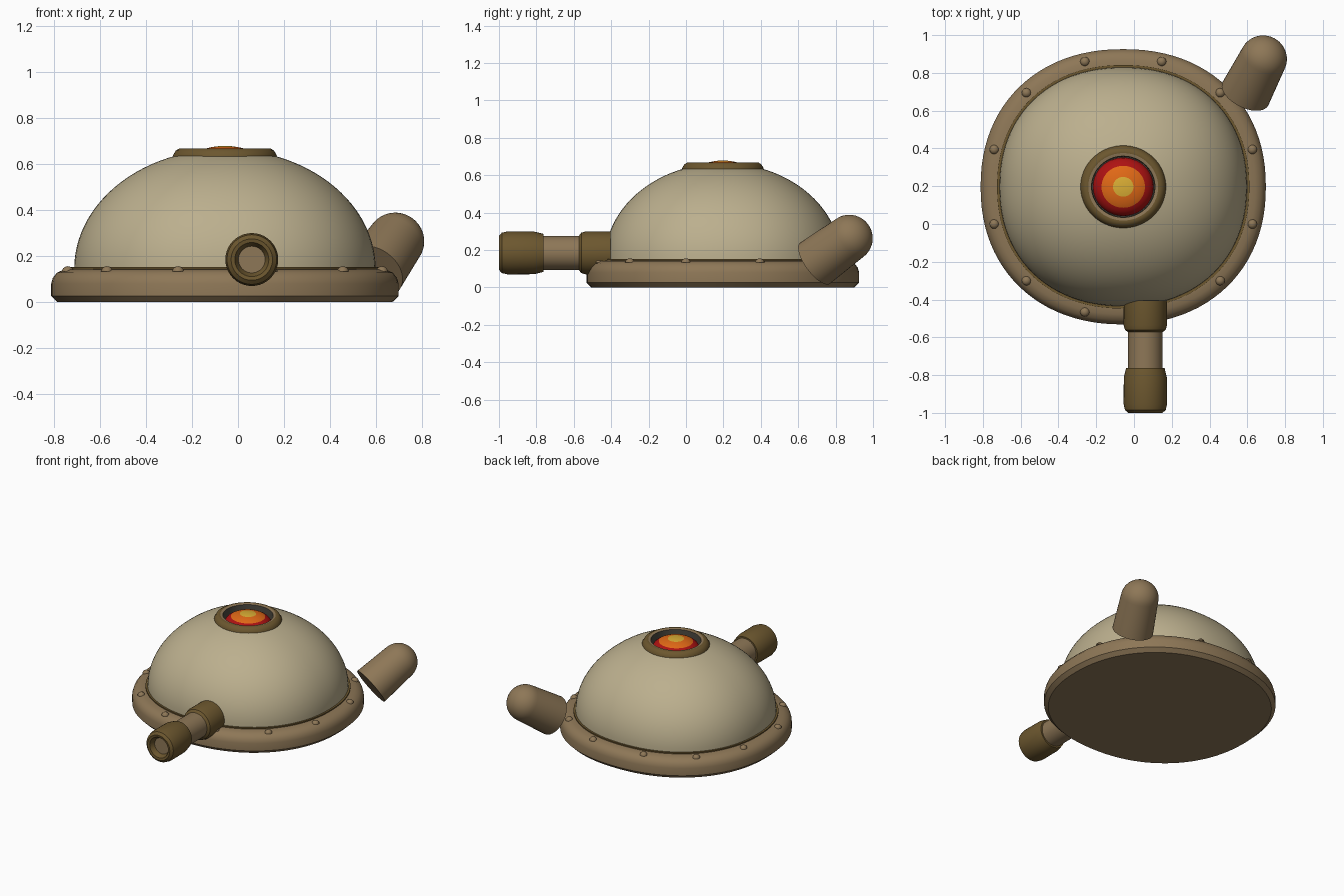
import bpy, bmesh
from math import sin, cos, pi, copysign
from mathutils import Vector, Matrix

if "Cube" in bpy.data.objects:
    bpy.data.objects.remove(bpy.data.objects["Cube"])


def material(name, color):
    m = bpy.data.materials.new(name)
    m.use_nodes = True
    rgba = (*color, 1)
    m.diffuse_color = rgba
    m.node_tree.nodes["Principled BSDF"].inputs["Base Color"].default_value = rgba
    return m


CREAM = material("cream shell", (0.50, 0.43, 0.27))
TAN = material("tan metal", (0.27, 0.185, 0.095))
BRONZE = material("dark bronze", (0.15, 0.095, 0.028))
GREY = material("dark grey", (0.07, 0.065, 0.05))
RED = material("lens red", (0.42, 0.006, 0.006))
ORANGE = material("lens orange", (0.75, 0.14, 0.008))
YELLOW = material("lens yellow", (0.70, 0.42, 0.035))

CENTRE = Vector((-0.057, 0.197, 0))
SQUASH = 0.965      # depth of the body relative to its width
SQUARE = 0.92       # slightly squared outline


def outline(angle, power=1.0):
    c, s = cos(angle), sin(angle)
    return copysign(abs(c) ** power, c), copysign(abs(s) ** power, s)


def lathe(name, profile, mats, matrix, segs=72, power=1.0, squash=1.0, rule=None):
    """Turn (radius, height) points; rule(segment) picks the material."""
    bm = bmesh.new()
    rings = []
    for r, z in profile:
        ring = []
        for j in range(segs):
            x, y = outline(2 * pi * j / segs, power)
            ring.append(bm.verts.new((r * x, r * y * squash, z)))
        rings.append(ring)
    for i in range(len(rings) - 1):
        a, b = rings[i], rings[i + 1]
        for j in range(segs):
            k = (j + 1) % segs
            f = bm.faces.new((a[j], a[k], b[k], b[j]))
            f.material_index = rule(i) if rule else 0
    bmesh.ops.remove_doubles(bm, verts=bm.verts, dist=1e-5)
    bmesh.ops.recalc_face_normals(bm, faces=bm.faces)
    mesh = bpy.data.meshes.new(name)
    bm.to_mesh(mesh)
    bm.free()
    for m in mats:
        mesh.materials.append(m)
    ob = bpy.data.objects.new(name, mesh)
    bpy.context.collection.objects.link(ob)
    ob.matrix_world = matrix
    bpy.ops.object.select_all(action='DESELECT')
    ob.select_set(True)
    bpy.context.view_layer.objects.active = ob
    bpy.ops.object.shade_smooth_by_angle(angle=0.6)
    return ob


def arc(r, h, z, start, end, n):
    """Elliptical profile arc from start to end elevation."""
    return [(max(0, r * cos(start + (end - start) * i / n)) if i < n or end < pi / 2 else 0,
             z + h * sin(start + (end - start) * i / n)) for i in range(n + 1)]


def along(origin, direction):
    return Matrix.Translation(origin) @ Vector(direction).to_track_quat('Z', 'Y').to_matrix().to_4x4()


body = Matrix.Translation(CENTRE)
shape = dict(power=SQUARE, squash=SQUASH)

# Base flange with a rounded shoulder
lathe("base_flange", [(0, 0), (0.728, 0), (0.755, 0.026), (0.755, 0.08), (0.748, 0.105),
                      (0.73, 0.128), (0.70, 0.141), (0.66, 0.145), (0, 0.145)],
      [TAN], body, segs=96, **shape)

# Dark seal where shell meets flange
lathe("shell_seal", [(0.6, 0.14), (0.668, 0.14), (0.668, 0.152), (0.6, 0.152)],
      [BRONZE], body, segs=96, **shape)

# Domed shell, left open at the top for the lens well
lathe("domed_shell", arc(0.655, 0.52, 0.145, 0, 1.25, 20), [CREAM], body, segs=96, **shape)

# Rivets around the flange
for i in range(12):
    x, y = outline(pi / 12 + i * pi / 6, SQUARE)
    spot = CENTRE + Vector((0.705 * x, 0.684 * y, 0.134))
    lathe("flange_rivet", arc(0.025, 0.022, 0, 0, pi / 2, 5), [TAN],
          Matrix.Translation(spot), segs=16)

# Lens bezel: bronze outside, tan lip, grey well
lathe("lens_bezel", [(0.226, 0.60), (0.226, 0.637), (0.214, 0.658), (0.198, 0.668),
                     (0.185, 0.668), (0.168, 0.664), (0.165, 0.595), (0, 0.595)],
      [BRONZE, TAN, GREY], body, squash=SQUASH, rule=lambda i: 0 if i < 4 else min(i - 3, 2))

# Lens with concentric colour bands
BASE, RISE, RADIUS = 0.6, 0.079, 0.16
radii = [RADIUS, 0.157, 0.148, 0.133, 0.115, 0.095, 0.075, 0.054, 0.027, 0]
lens = [(r, BASE + RISE * (1 - (r / RADIUS) ** 2) ** 0.5) for r in radii]
lathe("lens", lens, [RED, ORANGE, YELLOW], body, squash=SQUASH,
      rule=lambda i: 0 if i < 4 else 1 if i < 7 else 2)

# Front pipe with its collar and hollow end cap
front = (0, -1, 0)
lathe("front_pipe", [(0, 0), (0.091, 0), (0.091, 0.45), (0, 0.45)], [TAN],
      along((0.06, -0.42, 0.185), front), segs=40)
lathe("pipe_collar", [(0, 0), (0.114, 0), (0.115, 0.13), (0.108, 0.155), (0.091, 0.168), (0, 0.168)],
      [BRONZE], along((0.06, -0.405, 0.185), front), segs=40)
lathe("pipe_end_cap", [(0, 0), (0.102, 0), (0.114, 0.05), (0.115, 0.19), (0.108, 0.222),
                       (0.09, 0.237), (0.074, 0.234), (0.058, 0.20), (0, 0.20)],
      [BRONZE, TAN], along((0.06, -0.763, 0.185), front), segs=40,
      rule=lambda i: 1 if i == 7 else 0)

# Stubby rounded tube at the back left
start, tip = Vector((0.59, 0.69, 0.13)), Vector((0.685, 0.875, 0.265))
length = (tip - start).length
lathe("back_tube", [(0, 0), (0.136, 0)] + arc(0.125, 0.122, length, 0, pi / 2, 10),
      [TAN], along(start, tip - start), segs=40)
